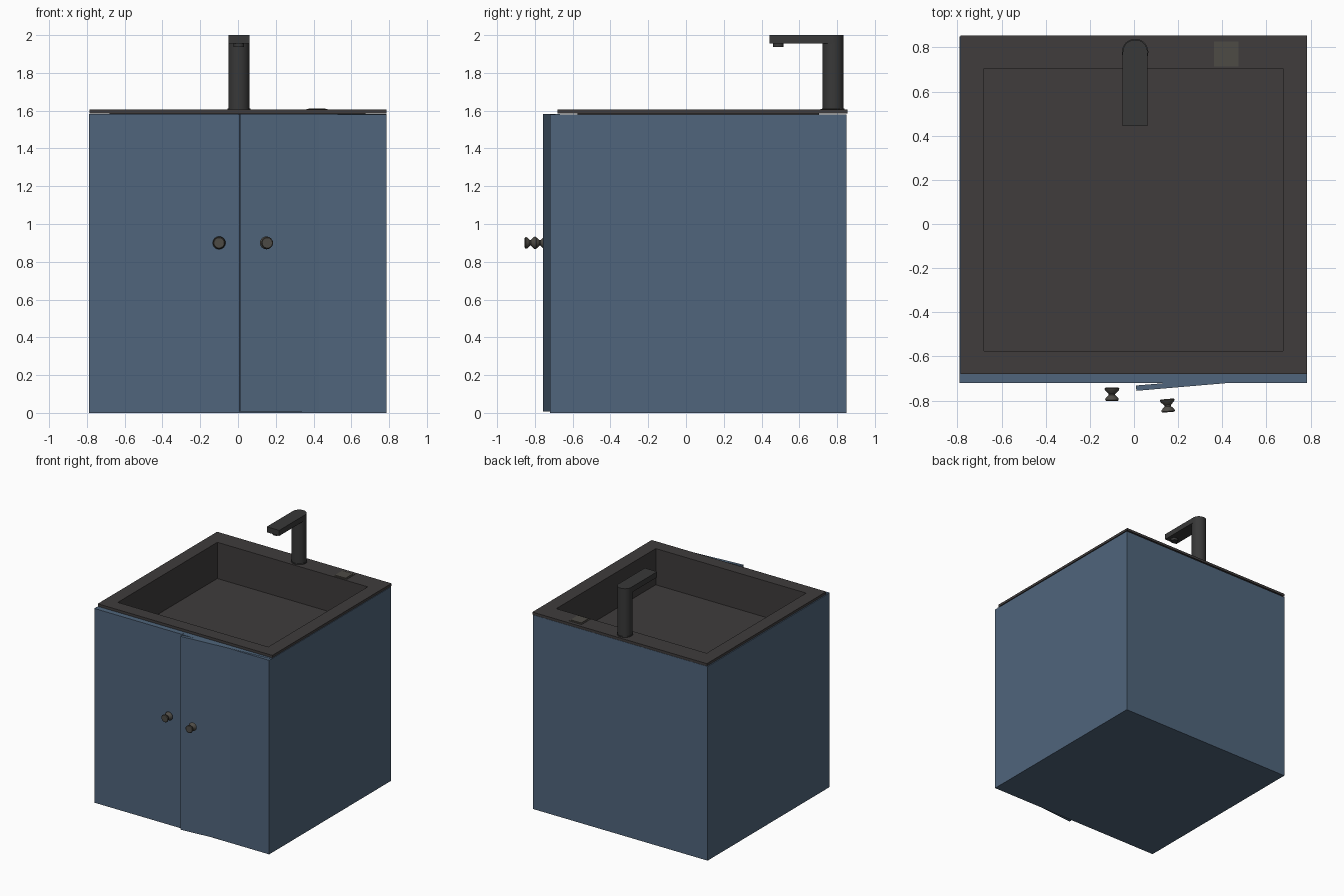
import bpy, bmesh
from math import sin, cos, pi, atan2
from mathutils import Matrix

if "Cube" in bpy.data.objects:
    bpy.data.objects.remove(bpy.data.objects["Cube"])


def material(name, rgb):
    m = bpy.data.materials.new(name)
    m.diffuse_color = (*rgb, 1)
    m.use_nodes = True
    m.node_tree.nodes["Principled BSDF"].inputs["Base Color"].default_value = m.diffuse_color
    return m


BLUE = material("blue_paint", (0.08, 0.13, 0.20))
DARK = material("dark_stone", (0.05, 0.045, 0.045))
METAL = material("dark_metal", (0.04, 0.04, 0.04))
TAUPE = material("taupe", (0.075, 0.07, 0.06))


def rect(x0, x1, y0, y1, z):
    return [(x0, y0, z), (x1, y0, z), (x1, y1, z), (x0, y1, z)]


def circle(x, y, r, z, n=32):
    return [(x + r * cos(2 * pi * i / n), y + r * sin(2 * pi * i / n), z) for i in range(n)]


def loft(name, rings, mat, cap_end=True, cap_start=True, matrix=None, smooth=False):
    """Skin a stack of equal-length rings into one mesh object."""
    bm = bmesh.new()
    loops = [[bm.verts.new(p) for p in ring] for ring in rings]
    n = len(loops[0])
    for a, b in zip(loops, loops[1:]):
        for i in range(n):
            j = (i + 1) % n
            bm.faces.new((a[i], a[j], b[j], b[i]))
    if cap_start:
        bm.faces.new(loops[0][::-1])
    if cap_end:
        bm.faces.new(loops[-1])
    if matrix:
        bm.transform(matrix)
    me = bpy.data.meshes.new(name)
    bm.to_mesh(me)
    bm.free()
    ob = bpy.data.objects.new(name, me)
    me.materials.append(mat)
    bpy.context.collection.objects.link(ob)
    if smooth:
        bpy.ops.object.select_all(action='DESELECT')
        ob.select_set(True)
        bpy.context.view_layer.objects.active = ob
        bpy.ops.object.shade_smooth_by_angle(angle=0.6)
    return ob


# Cabinet body, open on top where the basin drops in
basin = (-0.68, 0.675, -0.575, 0.705)
body = (-0.79, 0.785, -0.72, 0.85)
loft("cabinet_body", [rect(*body, 0), rect(*body, 1.58), rect(*basin, 1.58)], BLUE, cap_end=False)

# Countertop with sunken basin
slab = (-0.787, 0.785, -0.68, 0.855)
loft("basin_top", [rect(*slab, 1.584), rect(*slab, 1.605), rect(*basin, 1.605),
                   rect(*basin, 1.31)], DARK, cap_start=False)

# Doors: left closed, right slightly ajar about its outer edge
loft("left_door", [rect(-0.79, 0.0, -0.721, -0.695, z) for z in (0.001, 1.582)], BLUE)
angle = atan2(0.066, 0.775)
hinge = Matrix.Translation((0.785, -0.69, 0)) @ Matrix.Rotation(angle, 4, 'Z')
loft("right_door", [rect(-0.777, 0, 0, 0.024, z) for z in (0.008, 1.582)], BLUE, matrix=hinge)

# Turned knobs, lathed along local z and pointed forward
profile = [(0.030, 0), (0.034, 0.004), (0.031, 0.012), (0.015, 0.028), (0.015, 0.034),
           (0.029, 0.048), (0.031, 0.056), (0.027, 0.060)]
for name, x, y, turn in (("left_knob", -0.10, -0.742, 0), ("right_knob", 0.15, -0.793, angle)):
    m = (Matrix.Translation((x, y, 0.9)) @ Matrix.Rotation(turn, 4, 'Z')
         @ Matrix.Rotation(pi / 2, 4, 'X'))
    loft(name, [circle(0, 0, r, h, 24) for r, h in profile], TAUPE, matrix=m, smooth=True)

# Faucet: base ring, column, flat spout with rounded back, nozzle
fx, fy, fr = 0.005, 0.779, 0.056
loft("faucet_base", [circle(fx, fy, 0.06, z) for z in (1.604, 1.612)], METAL, smooth=True)
loft("faucet_column", [circle(fx, fy, fr, z) for z in (1.61, 1.96)], METAL, smooth=True)


def spout_ring(z):
    arc = [(fx + fr * cos(pi * i / 16), fy + fr * sin(pi * i / 16), z) for i in range(17)]
    return arc + [(fx - fr, 0.443, z), (fx + fr, 0.443, z)]


loft("faucet_spout", [spout_ring(z) for z in (1.955, 2.0)], METAL, smooth=True)
loft("faucet_nozzle", [circle(fx, 0.488, 0.028, z, 24) for z in (1.937, 1.957)], METAL, smooth=True)

# Small square button plate beside the faucet
loft("button_plate", [rect(0.362, 0.474, 0.713, 0.826, z) for z in (1.604, 1.608)]
     + [rect(0.372, 0.464, 0.723, 0.816, z) for z in (1.608, 1.612)], TAUPE)
